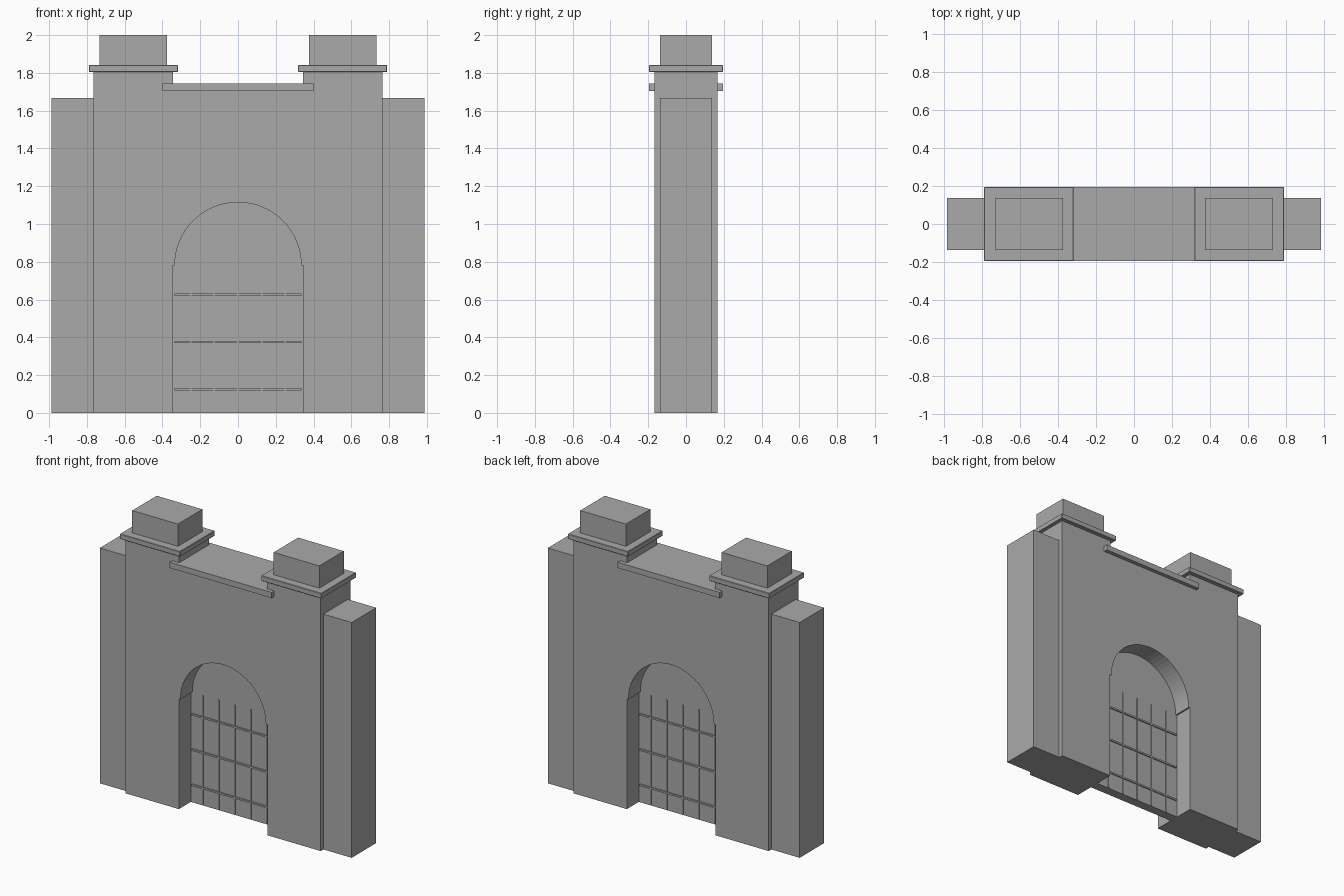
import bpy
import bmesh
import math

if "Cube" in bpy.data.objects:
    bpy.data.objects.remove(bpy.data.objects["Cube"])

stone = bpy.data.materials.new("grey stone")
stone.diffuse_color = (0.4, 0.4, 0.4, 1)
stone.use_nodes = True
stone.node_tree.nodes["Principled BSDF"].inputs["Base Color"].default_value = stone.diffuse_color


def finish(name, bm):
    bmesh.ops.recalc_face_normals(bm, faces=bm.faces)
    mesh = bpy.data.meshes.new(name)
    bm.to_mesh(mesh)
    bm.free()
    mesh.materials.append(stone)
    obj = bpy.data.objects.new(name, mesh)
    bpy.context.collection.objects.link(obj)
    return obj


def box(name, x, y, z, bevel=0):
    """Box from (min, max) ranges on each axis."""
    bm = bmesh.new()
    bmesh.ops.create_cube(bm, size=1)
    for v in bm.verts:
        v.co = [r[0] + (c + 0.5) * (r[1] - r[0]) for c, r in zip(v.co, (x, y, z))]
    obj = finish(name, bm)
    if bevel:
        mod = obj.modifiers.new("soft edge", 'BEVEL')
        mod.width = bevel
        mod.segments = 1
    return obj


def extrude_profile(name, points, half):
    """Extrude an x-z outline evenly to both sides of y = 0."""
    bm = bmesh.new()
    face = bm.faces.new([bm.verts.new((x, -half, z)) for x, z in points])
    new = bmesh.ops.extrude_face_region(bm, geom=[face])["geom"]
    bmesh.ops.translate(bm, vec=(0, 2 * half, 0),
                        verts=[g for g in new if isinstance(g, bmesh.types.BMVert)])
    return finish(name, bm)


# Arched opening outline, with a small ledge where the arch meets the jambs
SPRING, RADIUS, JAMB, STEPS = 0.78, 0.335, 0.347, 32
arch = [(-JAMB, 0), (-JAMB, SPRING)]
arch += [(-RADIUS * math.cos(math.pi * i / STEPS),
          SPRING + RADIUS * math.sin(math.pi * i / STEPS)) for i in range(STEPS + 1)]
arch += [(JAMB, SPRING), (JAMB, 0)]

# Main wall: stepped top with a tower shaft at each end, arch cut through
outline = [(0.765, 0), (0.765, 1.805), (0.345, 1.805), (0.345, 1.745),
           (-0.345, 1.745), (-0.345, 1.805), (-0.765, 1.805), (-0.765, 0)]
extrude_profile("gate_wall", arch + outline, 0.167)

# Closed door set deep in the arch
extrude_profile("door", arch, 0.033)

# Door grid, standing just proud on both faces
for i in range(5):
    x = -0.25 + 0.125 * i
    box("vertical_bar", (x - 0.004, x + 0.004), (-0.039, 0.039), (0.005, 0.78))
for i in range(3):
    z = 0.125 + 0.25 * i
    box("horizontal_bar", (-0.335, 0.335), (-0.041, 0.041), (z - 0.006, z + 0.006))

# Side piers, tower caps and tower top blocks
for side, s in (("left", -1), ("right", 1)):
    def span(a, b):
        return tuple(sorted((s * a, s * b)))
    box(side + "_pier", span(0.765, 0.987), (-0.137, 0.137), (0, 1.667))
    box(side + "_cap", span(0.318, 0.79), (-0.195, 0.195), (1.805, 1.842), 0.003)
    box(side + "_top_block", span(0.375, 0.733), (-0.137, 0.137), (1.842, 2))

# Ledge strip along the top of the wall, front and back
for name, y in (("front_ledge", (-0.195, -0.167)), ("back_ledge", (0.167, 0.195))):
    box(name, (-0.4, 0.4), y, (1.705, 1.745))
